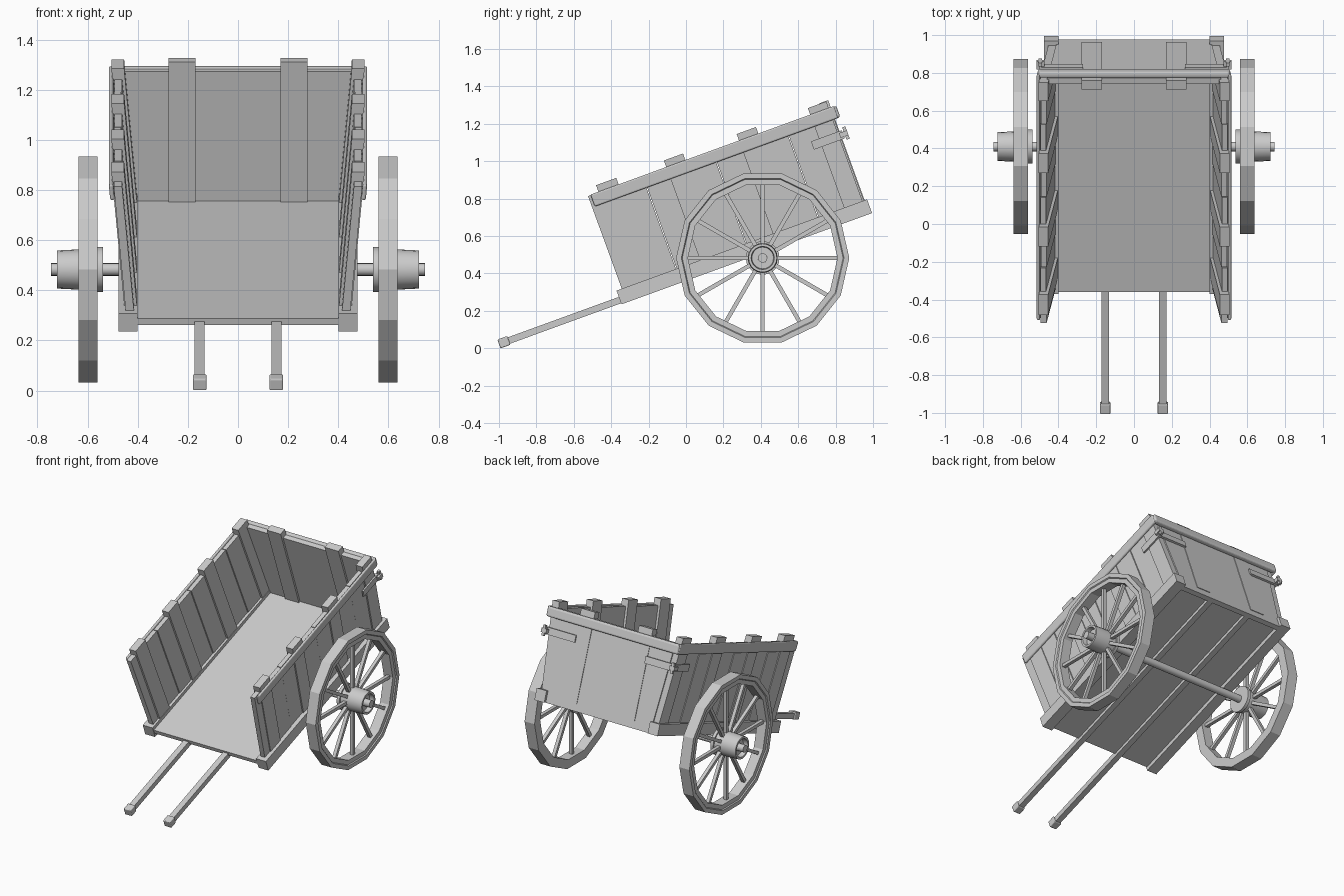
import bpy, math
from mathutils import Matrix, Vector

if "Cube" in bpy.data.objects:
    bpy.data.objects.remove(bpy.data.objects["Cube"])

TILT = math.radians(20)
C, S = math.cos(TILT), math.sin(TILT)
LEAN = 0.09           # outward lean of the walls
WHEEL_Y, WHEEL_Z = 0.41, 0.483


def place(x, u, v):
    """Cart frame (u along the bed, v up from it) to world."""
    return (x, -0.345 + u * C - v * S, 0.235 + u * S + v * C)


def make(name, verts, faces, mirror=False):
    me = bpy.data.meshes.new(name)
    me.from_pydata(verts, [], faces)
    ob = bpy.data.objects.new(name, me)
    bpy.context.collection.objects.link(ob)
    if mirror:
        ob.modifiers.new("mirror", 'MIRROR')
    return ob


def block(name, x, u, v, lean=(0, 0), mirror=True, bevel=0):
    """Box in the cart frame whose two x sides may lean with height."""
    verts = [place(x[i] + lean[i] * b, a, b) for i in (0, 1) for a in u for b in v]
    faces = [(0, 1, 3, 2), (4, 6, 7, 5), (0, 4, 5, 1), (2, 3, 7, 6), (0, 2, 6, 4), (1, 5, 7, 3)]
    ob = make(name, verts, faces, mirror)
    if bevel:
        m = ob.modifiers.new("bevel", 'BEVEL')
        m.width, m.segments = bevel, 3
    return ob


def lathe(name, profile, n, closed=False, mirror=True, smooth=False):
    """Spin (x, radius) points round the wheel axis."""
    verts, faces, k = [], [], len(profile)
    for i in range(n):
        a = 2 * math.pi * i / n
        verts += [(x, WHEEL_Y + r * math.cos(a), WHEEL_Z + r * math.sin(a)) for x, r in profile]
    for i in range(n):
        j = (i + 1) % n
        for p in range(k if closed else k - 1):
            q = (p + 1) % k
            faces.append((i * k + p, i * k + q, j * k + q, j * k + p))
    if not closed:
        faces.append([i * k for i in range(n)])
        faces.append([i * k + k - 1 for i in reversed(range(n))])
    ob = make(name, verts, faces, mirror)
    if smooth:
        bpy.ops.object.select_all(action='DESELECT')
        ob.select_set(True)
        bpy.context.view_layer.objects.active = ob
        bpy.ops.object.shade_smooth_by_angle(angle=math.radians(35))
    return ob


# Bed: floor and side beams
block("floor", (-0.40, 0.40), (0.005, 1.40), (0.027, 0.055), mirror=False)
block("side_beam", (0.40, 0.476), (0, 1.426), (0, 0.078))

# Side walls: posts with boards between them
walls = (LEAN, LEAN)
posts = [(0.09, 0.205), (0.476, 0.585), (0.89, 1.0), (1.295, 1.40)]
for p in posts:
    block("side_post", (0.396, 0.447), p, (0.06, 0.645), walls)
edges = [0.03] + [e for p in posts for e in p]
for a, b in zip(edges[0:8:2], edges[1:8:2]):
    if b - a < 0.1:
        block("side_board", (0.408, 0.441), (a, b), (0.06, 0.605), walls)
    else:
        m = (a + b) / 2
        block("side_board", (0.412, 0.441), (a, m - 0.002), (0.06, 0.6), walls)
        block("side_board", (0.408, 0.438), (m + 0.002, b), (0.06, 0.6), walls)
block("side_rail", (0.443, 0.461), (0.045, 1.43), (0.54, 0.608), walls, bevel=0.008)

# Tailgate
block("tailgate", (-0.405, 0.405), (1.375, 1.408), (0.0, 0.603), (-LEAN, LEAN), mirror=False)
block("tailgate_post", (0.17, 0.277), (1.362, 1.412), (0.05, 0.648))
block("tailgate_rail", (-0.508, 0.508), (1.408, 1.442), (0.54, 0.606), mirror=False, bevel=0.012)

# Corner straps and latch pins
block("side_strap", (0.447, 0.458), (1.25, 1.425), (0.425, 0.472), walls)
block("tail_strap", (0.27, 0.50), (1.408, 1.422), (0.425, 0.472))
block("latch_plate", (0.475, 0.515), (1.405, 1.45), (0.435, 0.462))
block("latch_pin", (0.488, 0.506), (1.432, 1.45), (0.415, 0.485))

# Pull shafts
block("shaft", (0.133, 0.173), (-0.66, 1.38), (0.006, 0.042))
block("shaft_tip", (0.125, 0.180), (-0.688, -0.632), (0, 0.05), bevel=0.006)

# Axle and wheels
lathe("axle", [(-0.745, 0.025), (0.745, 0.025)], 16, mirror=False, smooth=True)
lathe("wheel_rim", [(0.56, 0.40), (0.56, 0.463), (0.637, 0.463), (0.637, 0.435),
                    (0.630, 0.43), (0.630, 0.40)], 14, closed=True)
lathe("hub", [(0.555, 0.025), (0.555, 0.08), (0.64, 0.08), (0.722, 0.076),
              (0.722, 0.062), (0.69, 0.058), (0.69, 0.025)], 20, closed=True, smooth=True)
lathe("hub_flange", [(0.538, 0.025), (0.538, 0.09), (0.56, 0.09), (0.56, 0.025)], 20,
      closed=True, smooth=True)
verts, faces = [], []
for i in range(12):
    rot = Matrix.Rotation(math.radians(30 * i), 3, 'X')
    o = len(verts)
    for r in (0.06, 0.415):
        for x, w in ((0.585, -0.011), (0.609, -0.011), (0.609, 0.011), (0.585, 0.011)):
            verts.append(rot @ Vector((x, w, r)) + Vector((0, WHEEL_Y, WHEEL_Z)))
    for k in range(4):
        j = (k + 1) % 4
        faces.append((o + k, o + j, o + 4 + j, o + 4 + k))
    faces += [(o + 3, o + 2, o + 1, o), (o + 4, o + 5, o + 6, o + 7)]
make("spokes", verts, faces, True)

# Consistent outward normals
import bmesh
for ob in bpy.context.scene.objects:
    bm = bmesh.new()
    bm.from_mesh(ob.data)
    bmesh.ops.recalc_face_normals(bm, faces=bm.faces)
    bm.to_mesh(ob.data)
    bm.free()
